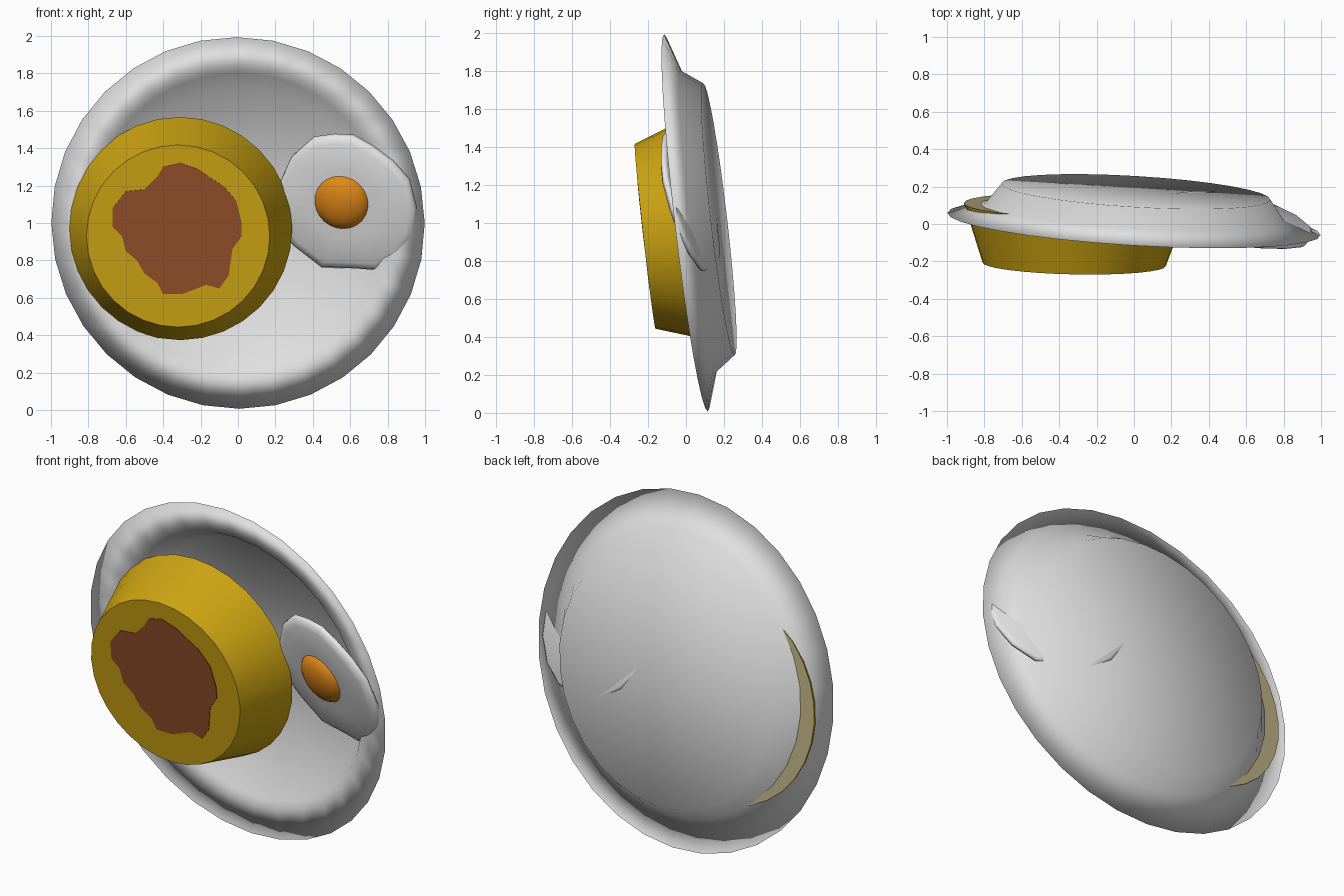
import bpy, bmesh, math
from mathutils import Vector

if "Cube" in bpy.data.objects:
    bpy.data.objects.remove(bpy.data.objects["Cube"])


def material(name, rgb):
    m = bpy.data.materials.new(name)
    m.diffuse_color = (*rgb, 1)
    m.use_nodes = True
    m.node_tree.nodes["Principled BSDF"].inputs["Base Color"].default_value = m.diffuse_color
    return m


CHINA = material("white china", (0.74, 0.74, 0.74))
EGG = material("egg white", (0.80, 0.80, 0.80))
YOLK = material("yolk orange", (0.76, 0.25, 0.008))
GOLD = material("custard gold", (0.61, 0.37, 0.006))
TAN = material("pale tan base", (0.50, 0.42, 0.22))
BROWN = material("caramel brown", (0.29, 0.08, 0.022))


class Plane:
    """Leaning plane y = oy + sx*(x-ox) + sz*(z-oz), facing the front."""
    def __init__(self, o, sx, sz):
        self.o, self.sx, self.sz = Vector(o), sx, sz
        self.n = Vector((sx, -1, sz)).normalized()
        self.v = (Vector((0, 0, 1)) - self.n * self.n.z).normalized()
        self.u = self.v.cross(self.n)

    def polar(self, r, a, h):
        return self.o + self.u * r * math.cos(a) + self.v * r * math.sin(a) + self.n * h

    def front(self, x, z, h):
        y = self.o.y + self.sx * (x - self.o.x) + self.sz * (z - self.o.z)
        return Vector((x, y, z)) + self.n * h


def skin(name, rings, mats, start=None, end=None, angle=180, start_mat=0):
    """Bridge rings of points; close each end with a fan or a flat face."""
    bm = bmesh.new()
    loops = [[bm.verts.new(p) for p in ring] for ring in rings]
    n = len(loops[0])
    for a, b in zip(loops, loops[1:]):
        for i in range(n):
            j = (i + 1) % n
            bm.faces.new((a[i], a[j], b[j], b[i]))
    for loop, tip, idx in ((loops[0], start, start_mat), (loops[-1], end, 0)):
        if tip is None:
            bm.faces.new(loop).material_index = idx
        else:
            c = bm.verts.new(tip)
            for i in range(n):
                bm.faces.new((loop[i], loop[(i + 1) % n], c)).material_index = idx
    bmesh.ops.recalc_face_normals(bm, faces=bm.faces)
    me = bpy.data.meshes.new(name)
    bm.to_mesh(me)
    bm.free()
    for m in mats:
        me.materials.append(m)
    ob = bpy.data.objects.new(name, me)
    bpy.context.collection.objects.link(ob)
    bpy.ops.object.select_all(action='DESELECT')
    ob.select_set(True)
    bpy.context.view_layer.objects.active = ob
    if angle >= 180:
        bpy.ops.object.shade_smooth()
    elif angle:
        bpy.ops.object.shade_smooth_by_angle(angle=math.radians(angle))
    return ob


def lathe(pl, profile, sides=32):
    return [[pl.polar(r, 2 * math.pi * i / sides, h) for i in range(sides)]
            for r, h in profile]


# plate: thin flared dish
plate = Plane((0, 0, 1.0), -0.06, -0.116)
skin("plate", lathe(plate, [(0.72, -0.175), (0.80, -0.065), (1.0, 0),
                            (0.80, -0.057), (0.715, -0.167)]),
     [CHINA], plate.polar(0, 0, -0.175), plate.polar(0, 0, -0.167))

# custard: tapered round pudding with a pale underside
top = Plane((-0.32, -0.215, 0.93), -0.02, -0.112)
base = Plane((-0.31, 0.10, 0.97), -0.02, -0.112)
skin("custard", lathe(base, [(0.60, 0)]) + lathe(top, [(0.49, 0)]),
     [GOLD, TAN], angle=30, start_mat=1)

# caramel: thin blob on the custard face
blob = [(-.31, 1.32), (-.22, 1.29), (-.16, 1.25), (-.08, 1.20), (-.01, 1.12),
        (.02, 1.0), (.02, .93), (-.03, .86), (-.05, .72), (-.10, .65),
        (-.17, .67), (-.22, .65), (-.30, .62), (-.40, .62), (-.43, .68),
        (-.50, .73), (-.54, .80), (-.60, .85), (-.62, .93), (-.67, .98),
        (-.67, 1.08), (-.60, 1.17), (-.50, 1.18), (-.43, 1.25), (-.40, 1.30)]
skin("caramel_topping", [[top.front(x, z, h) for x, z in blob] for h in (-.002, .004)],
     [BROWN], angle=0)

# fried egg: irregular domed white, leaning against the rim
egg = Plane((0.6, 0.028, 1.1), -0.26, -0.33)
edge = [(.41, 1.465), (.52, 1.48), (.62, 1.475), (.72, 1.42), (.83, 1.34), (.92, 1.24),
        (.96, 1.08), (.95, .95), (.88, .83), (.76, .75), (.62, .76), (.45, .765),
        (.30, .88), (.18, 1.02), (.18, 1.12), (.23, 1.23), (.29, 1.36)]
cx, cz = 0.58, 1.11
skin("egg_white",
     [[egg.front(cx + (x - cx) * s, cz + (z - cz) * s, h) for x, z in edge]
      for s, h in ((0.95, -0.005), (1, 0.008), (0.97, 0.028), (0.88, 0.042), (0.5, 0.05))],
     [EGG], egg.front(cx, cz, -0.005), egg.front(cx, cz, 0.052))

# yolk: low dome
yolk = Plane(egg.front(0.565, 1.125, 0.035), -0.26, -0.33)
skin("yolk", lathe(yolk, [(0.152 * math.cos(t), 0.075 * math.sin(t))
                          for t in (0, 0.3, 0.6, 0.9, 1.2)], 24),
     [YOLK], yolk.polar(0, 0, 0), yolk.polar(0, 0, 0.075), angle=60)
